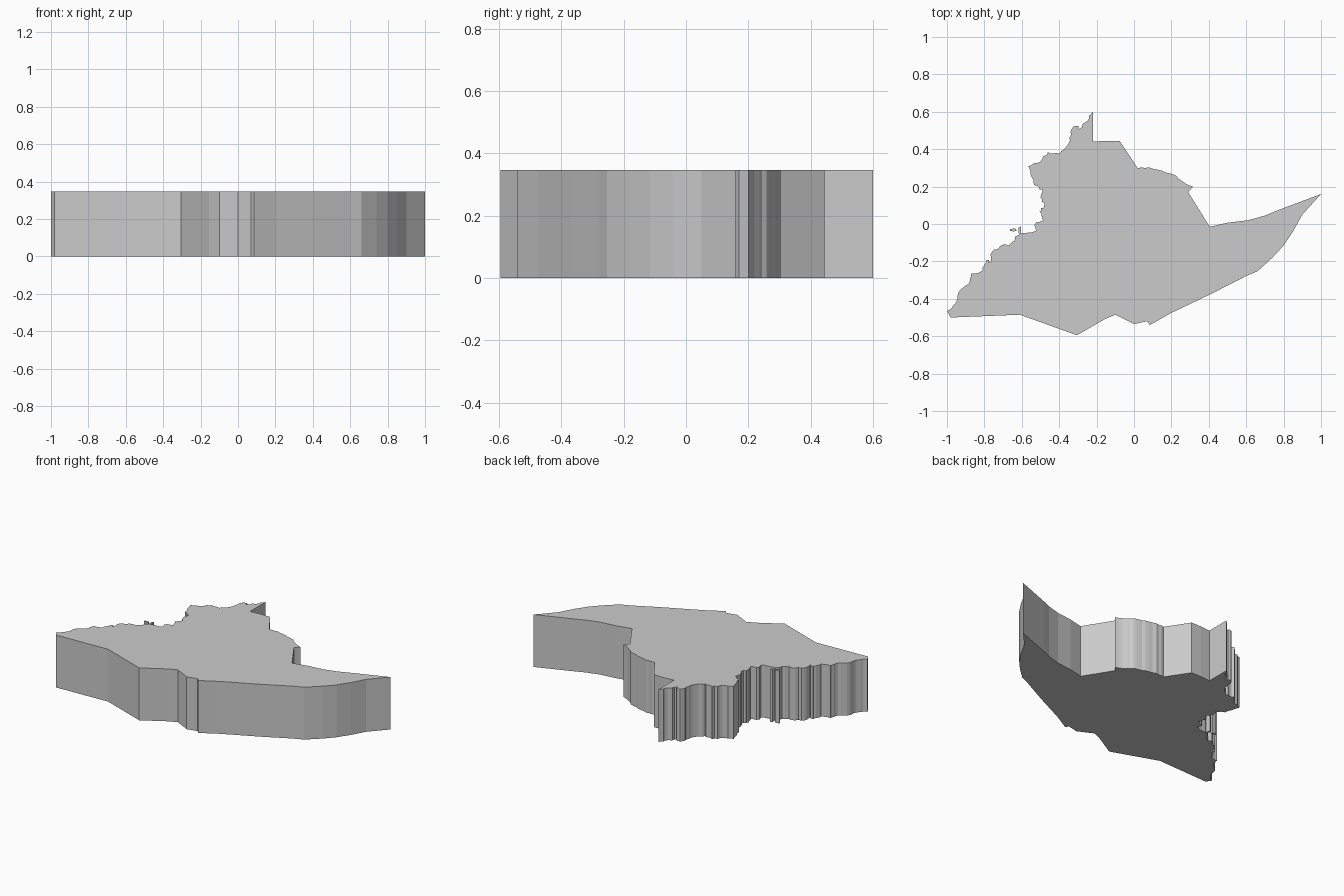
import bpy, bmesh, random
from mathutils import Vector

random.seed(4)
HEIGHT = 0.346


def roughen(points, steps, amount):
    """Split each segment and nudge the new points sideways for a ragged shore."""
    out = []
    for a, b in zip(points, points[1:]):
        a, b = Vector(a), Vector(b)
        d = b - a
        side = Vector((-d.y, d.x)).normalized()
        out.append(tuple(a))
        for i in range(1, steps):
            out.append(tuple(a + d * i / steps + side * random.uniform(-amount, amount)))
    out.append(tuple(points[-1]))
    return out


def slab(name, outline):
    """Extrude a flat outline from the ground to the full height."""
    bm = bmesh.new()
    face = bm.faces.new([bm.verts.new((x, y, 0)) for x, y in outline])
    top = bmesh.ops.extrude_face_region(bm, geom=[face], use_keep_orig=True)
    for v in top["geom"]:
        if isinstance(v, bmesh.types.BMVert):
            v.co.z = HEIGHT
    bmesh.ops.recalc_face_normals(bm, faces=bm.faces)
    mesh = bpy.data.meshes.new(name)
    bm.to_mesh(mesh)
    bm.free()
    obj = bpy.data.objects.new(name, mesh)
    bpy.context.collection.objects.link(obj)
    return obj


# Straight borders: north edge
north = [(-0.22, 0.60), (-0.22, 0.44), (-0.15, 0.445), (-0.077, 0.445)]

# Slightly ragged north-east edge
north_east = [(0.02, 0.298), (0.08, 0.303), (0.15, 0.285), (0.21, 0.265),
              (0.25, 0.235), (0.315, 0.2)]

# Long eastern spur and smooth southern edge
south = [(0.29, 0.17), (0.405, -0.015), (0.50, 0.007), (0.61, 0.02), (0.70, 0.045),
         (0.76, 0.07), (1.0, 0.16), (0.90, 0.05), (0.85, -0.04), (0.80, -0.115),
         (0.74, -0.18), (0.66, -0.253), (0.60, -0.278), (0.41, -0.375), (0.20, -0.475),
         (0.085, -0.54), (0.07, -0.52), (0.0, -0.535), (-0.10, -0.485), (-0.155, -0.508),
         (-0.305, -0.595), (-0.61, -0.485), (-0.98, -0.50)]

# Ragged western shore
west = [(-1.0, -0.465), (-0.96, -0.43), (-0.94, -0.37), (-0.885, -0.32), (-0.87, -0.265),
        (-0.81, -0.25), (-0.79, -0.205), (-0.765, -0.20), (-0.76, -0.15), (-0.70, -0.11),
        (-0.665, -0.11), (-0.62, -0.06), (-0.52, -0.035), (-0.53, 0.0), (-0.485, 0.02),
        (-0.505, 0.065), (-0.48, 0.10), (-0.50, 0.14), (-0.49, 0.185), (-0.535, 0.21),
        (-0.565, 0.31), (-0.50, 0.335), (-0.46, 0.385), (-0.40, 0.375), (-0.35, 0.43),
        (-0.34, 0.495), (-0.31, 0.525), (-0.29, 0.51), (-0.25, 0.55), (-0.22, 0.60)]

shore = roughen(west, 4, 0.007)[:-1]
slab("land_slab", north + roughen(north_east, 3, 0.004) + south + shore)

# Tiny slivers just off the western shore
for i, (x, y, w, h) in enumerate([(-0.645, -0.032, 0.035, 0.016),
                                  (-0.61, -0.035, 0.014, 0.045),
                                  (-0.782, -0.198, 0.018, 0.012)]):
    slab(f"islet_{i + 1}", [(x - w / 2, y - h / 4), (x, y - h / 2), (x + w / 2, y - h / 4),
                            (x + w / 3, y + h / 2), (x - w / 2, y + h / 3)])
